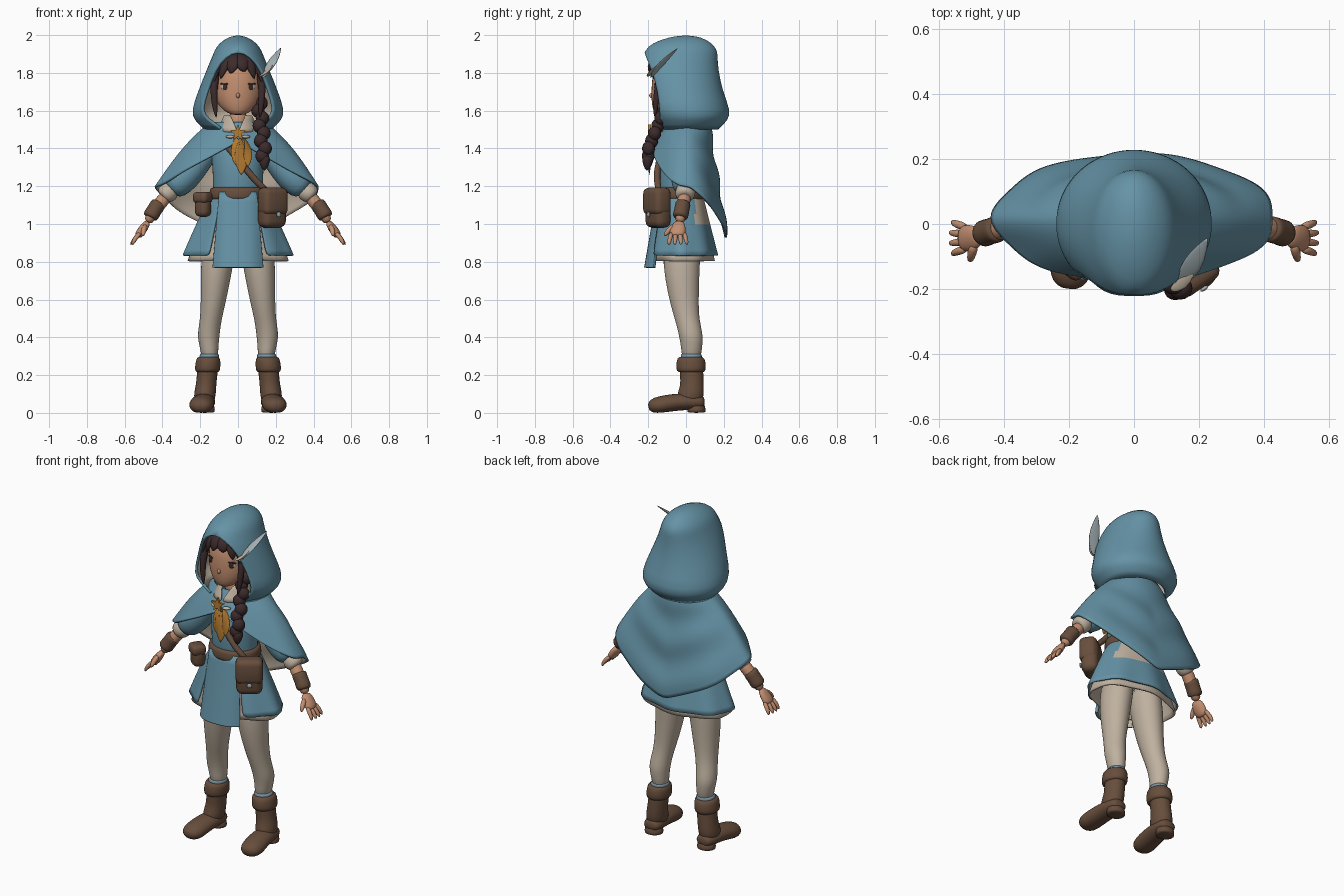
import bpy, bmesh
from math import sin, cos, pi, asin, radians
from mathutils import Vector, Matrix

if "Cube" in bpy.data.objects:
    bpy.data.objects.remove(bpy.data.objects["Cube"])


def material(name, *rgb):
    m = bpy.data.materials.new(name)
    m.use_nodes = True
    m.diffuse_color = (*rgb, 1)
    m.node_tree.nodes["Principled BSDF"].inputs["Base Color"].default_value = (*rgb, 1)
    return m


BLUE = material("blue cloth", .13, .29, .38)
CREAM = material("cream cloth", .52, .44, .35)
SKIN = material("skin", .54, .27, .16)
LEATHER = material("brown leather", .135, .075, .045)
HAIR = material("dark hair", .045, .024, .025)
GOLD = material("orange gold", .47, .2, .03)
SOCK = material("grey blue sock", .2, .3, .37)
FEATHER = material("pale feather", .38, .45, .47)


def finish(name, bm, mats, smooth=True, subdivide=0, thick=0, bevel=0):
    mesh = bpy.data.meshes.new(name)
    bm.to_mesh(mesh)
    bm.free()
    ob = bpy.data.objects.new(name, mesh)
    bpy.context.collection.objects.link(ob)
    for m in mats:
        mesh.materials.append(m)
    if smooth:
        mesh.shade_smooth()
    if subdivide:
        mod = ob.modifiers.new("Smooth", 'SUBSURF')
        mod.levels = mod.render_levels = subdivide
    if thick:
        mod = ob.modifiers.new("Thickness", 'SOLIDIFY')
        mod.thickness = thick
        mod.material_offset = len(mats) - 1
    if bevel:
        mod = ob.modifiers.new("Rounded", 'BEVEL')
        mod.width, mod.segments = bevel, 3
    return ob


def skin_rows(bm, rows, closed):
    verts = [[bm.verts.new(p) for p in row] for row in rows]
    n = len(rows[0])
    for a, b in zip(verts, verts[1:]):
        for j in range(n if closed else n - 1):
            k = (j + 1) % n
            bm.faces.new((a[j], a[k], b[k], b[j]))
    return verts


def cloth(name, rows, mats, thick=.01):
    """Open sheet from rows of points listed top to bottom."""
    bm = bmesh.new()
    skin_rows(bm, rows, False)
    bmesh.ops.remove_doubles(bm, verts=bm.verts, dist=.001)
    return finish(name, bm, mats, subdivide=1, thick=thick)


def solid(name, rings, mat):
    bm = bmesh.new()
    verts = skin_rows(bm, rings, True)
    bm.faces.new(verts[0])
    bm.faces.new(verts[-1])
    bmesh.ops.recalc_face_normals(bm, faces=bm.faces)
    return finish(name, bm, [mat], subdivide=1)


def loft(name, rows, mat, n=20):
    """Stacked ellipses: x, y, z, x radius, y radius."""
    turns = [2 * pi * i / n for i in range(n)]
    return solid(name, [[(x + a * sin(t), y + b * cos(t), z) for t in turns]
                        for x, y, z, a, b in rows], mat)


def tube(name, pts, mat, flat=1, n=12):
    """Rings along a path of x, y, z, radius; never dips below the ground."""
    rings = []
    for i, p in enumerate(pts):
        d = Vector(pts[min(i + 1, len(pts) - 1)][:3]) - Vector(pts[max(i - 1, 0)][:3])
        q = d.to_track_quat('Z', 'Y')
        ring = [Vector(p[:3]) + q @ Vector((p[3] * cos(t), p[3] * flat * sin(t), 0))
                for t in (2 * pi * k / n for k in range(n))]
        rings.append([(v.x, v.y, max(v.z, 0)) for v in ring])
    return solid(name, rings, mat)


def ball(name, loc, size, mat, turn=0):
    bm = bmesh.new()
    bmesh.ops.create_uvsphere(bm, u_segments=16, v_segments=10, radius=1)
    bm.transform(Matrix.LocRotScale(Vector(loc), Matrix.Rotation(turn, 3, 'Z'), Vector(size)))
    return finish(name, bm, [mat])


def box(name, loc, size, mat, turn=0, bevel=.02):
    bm = bmesh.new()
    bmesh.ops.create_cube(bm, size=1)
    bm.transform(Matrix.LocRotScale(Vector(loc), Matrix.Rotation(turn, 3, 'Z'), Vector(size)))
    return finish(name, bm, [mat], bevel=bevel)


def arc(z, rx, cy, ry, gap, n=32):
    """Ellipse row left open at the front by half-width gap."""
    end = pi - asin(gap / rx)
    return [(rx * sin(t), cy + ry * cos(t), z)
            for t in (end * (2 * i / n - 1) for i in range(n + 1))]


# Hood with cream lining
cloth("hood", [arc(*r) for r in (
    (2, .0002, 0, .0002, 0), (1.99, .05, -.005, .085, 0), (1.958, .1, -.02, .16, 0),
    (1.92, .125, -.028, .193, 0), (1.89, .138, -.038, .206, .07), (1.82, .165, -.045, .215, .127),
    (1.7, .213, -.018, .213, .168), (1.6, .248, 0, .237, .2), (1.55, .235, .015, .21, .165),
    (1.5, .18, .005, .165, .08))], [BLUE, CREAM], .014)


# Cape: short at the front, long point at the back
def cape_point(t, v):
    side = 1 - abs(sin(t))
    hem_z = 1.2 - .28 * side ** .6 if cos(t) > 0 else 1.2 + .24 * side
    r = 1 + .02 * v * sin(7 * t)
    neck = Vector((.15 * sin(t), .01 + .115 * cos(t), 1.54))
    hem = Vector((.435 * r * sin(t), .02 + .2 * r * cos(t), hem_z))
    p = neck.lerp(hem, v)
    p.z += .03 * sin(pi * v) * abs(sin(t))
    p.y += .009 * sin(16 * v) * max(0, cos(t))
    return p


cloth("cape", [[cape_point(pi * (i / 24 - 1), v / 14) for i in range(49)]
               for v in range(15)], [BLUE, CREAM], .012)

# Head, neck and collar
loft("head", [(0, -.13, 1.575, .03, .03), (0, -.1, 1.6, .08, .075), (0, -.06, 1.65, .122, .125),
              (0, -.04, 1.72, .139, .145), (0, -.03, 1.8, .137, .15), (0, -.03, 1.89, .09, .1)], SKIN)
loft("neck", [(0, -.04, 1.46, .06, .055), (0, -.04, 1.62, .05, .05)], SKIN)
cloth("collar", [arc(1.575, .075, -.04, .075, .04), arc(1.53, .095, -.04, .1, .02),
                 arc(1.49, .11, -.04, .12, .002)], [CREAM])
ball("nose", (0, -.182, 1.68), (.01, .013, .014), SKIN)
for s, side in ((1, "left"), (-1, "right")):
    ball(side + "_eye_white", (s * .07, -.159, 1.725), (.022, .004, .015), CREAM, s * .4)
    ball(side + "_iris", (s * .069, -.162, 1.725), (.013, .004, .017), HAIR, s * .4)
    ball(side + "_lashes", (s * .072, -.16, 1.742), (.025, .004, .005), HAIR, s * .4)

# Hair: cap, swept fringe, side locks and braid
ball("hair_cap", (0, .005, 1.765), (.146, .15, .15), HAIR)
for i, (x, z, r) in enumerate(((-.125, 1.725, .035), (-.085, 1.765, .04), (-.035, 1.795, .042),
                               (.03, 1.805, .042), (.08, 1.765, .04), (.122, 1.725, .035))):
    bend = .05 * abs(x) / .125
    tube(f"fringe_lock_{i}", [(x * .4, -.1, 1.9, .03), (x * .7, -.175 + bend, 1.87, r),
                              (x * .95, -.2 + bend, 1.825, r * .9), (x * 1.08, -.203 + bend, z, .004)],
         HAIR, .6)
for s, side in ((1, "left"), (-1, "right")):
    tube(side + "_side_lock", [(s * .11, -.12, 1.84, .02), (s * .13, -.15, 1.72, .024),
                               (s * .125, -.16, 1.64, .02), (s * .115, -.165, 1.56, .004)], HAIR)
for i in range(8):
    f = i / 7
    ball(f"braid_{i}", (.112 + .026 * f + .01 * (-1) ** i, -.1 - .1 * min(1, 1.15 * f), 1.64 - .28 * f),
         (.036, .034, .038), HAIR, .4)
tube("braid_tail", [(.14, -.2, 1.37, .025), (.14, -.203, 1.335, .036), (.14, -.206, 1.28, .008)], HAIR)
tube("feather", [(.13, -.19, 1.77, .006), (.165, -.15, 1.83, .032), (.195, -.1, 1.88, .03),
                 (.228, -.04, 1.935, .002)], FEATHER, .3)
tube("small_feather", [(.11, -.205, 1.78, .008), (.15, -.185, 1.8, .024), (.185, -.15, 1.845, .003)], CREAM, .35)

# Torso, belt and shoulder strap
loft("tunic_body", [(0, -.02, 1.51, .09, .07), (0, -.02, 1.44, .145, .1), (0, -.03, 1.32, .14, .125),
                    (0, -.03, 1.2, .13, .115), (0, -.03, 1.1, .145, .115)], BLUE)
loft("belt", [(0, -.03, z, .15 + w, .13 + w) for z, w in
              ((1.195, -.02), (1.19, 0), (1.16, .002), (1.13, .005), (1.125, -.02))], LEATHER, 28)
tube("shoulder_strap", [(-.1, -.1, 1.46, .018), (.02, -.15, 1.32, .018), (.09, -.157, 1.23, .018),
                        (.16, -.14, 1.17, .018)], LEATHER)


# Skirt with front slits, underskirt and front panel
def flare(hem, top_z, grow, gap):
    rows = []
    for i in range(7):
        v = i / 6
        row = arc(top_z + (hem - top_z) * v, .135 + (.15 + grow) * v ** .85, -.03 + .015 * v,
                  .118 + (.057 + grow) * v, gap * (.6 + .4 * v), 48)
        rows.append([(x * (1 + .025 * v * cos(.8 * j)), y * (1 + .04 * v * cos(.8 * j)), z)
                     for j, (x, y, z) in enumerate(row)])
    return rows


skirt = cloth("skirt", flare(.835, 1.16, .005, .15), [BLUE, CREAM])
for face in skirt.data.polygons:
    face.material_index = int(face.center.y > .05 and face.center.z > .98)
cloth("underskirt", flare(.805, 1.15, -.012, .001), [CREAM])
cloth("front_panel", [[((.1 + .035 * v) * u, -.152 - .07 * v + (.02 + .03 * v) * u ** 4, 1.17 - .4 * v)
                       for u in (1, .99, .7, .35, 0, -.35, -.7, -.99, -1)]
                      for v in (0, .25, .5, .75, .98, 1)], [BLUE, CREAM], .016)

# Bags
box("satchel", (.18, -.148, 1.08), (.145, .095, .2), LEATHER, .6, .035)
box("satchel_flap", (.184, -.154, 1.12), (.152, .1, .145), LEATHER, .6, .03)
ball("satchel_button", (.216, -.199, 1.05), (.014, .006, .014), FEATHER, .6)
box("belt_pouch", (-.185, -.12, 1.1), (.082, .075, .125), LEATHER, -.6, .03)
box("belt_pouch_flap", (-.187, -.123, 1.14), (.09, .083, .06), LEATHER, -.6, .022)

# Brooch with ribbon and leaf pendant
bm = bmesh.new()
star = bm.faces.new([bm.verts.new((r * sin(a), -.186, 1.482 + r * cos(a))) for a, r in
                     ((radians(36 * i), .02 if i % 2 else .045) for i in range(10))])
out = bmesh.ops.extrude_face_region(bm, geom=[star])["geom"]
bmesh.ops.translate(bm, vec=(0, -.014, 0), verts=[v for v in out if isinstance(v, bmesh.types.BMVert)])
bmesh.ops.recalc_face_normals(bm, faces=bm.faces)
finish("star_brooch", bm, [GOLD], smooth=False)
for s, side in ((1, "left"), (-1, "right")):
    ball(side + "_ribbon", (s * .042, -.17, 1.462), (.024, .014, .009), CREAM, s * .4)
for x, tip, r in ((.018, 1.255, .046), (.052, 1.3, .032), (-.012, 1.31, .032)):
    mid = (1.46 + tip) / 2
    tube("pendant_leaf", [(x * .5, -.178, 1.46, .006), (x, -.188, mid + .04, r * .8),
                          (x, -.191, mid - .02, r), (x, -.195, tip, .003)], GOLD, .25)

# Limbs, mirrored left and right
for s, side in ((1, "left"), (-1, "right")):
    def limb(part, pts, mat, flat=1):
        tube(f"{side}_{part}", [(s * x, y, z, r) for x, y, z, r in pts], mat, flat)

    def stack(part, rows, mat):
        loft(f"{side}_{part}", [(s * x, *rest) for x, *rest in rows], mat)

    # Arm
    limb("sleeve", [(.11, 0, 1.44, .05), (.2, 0, 1.34, .07), (.275, 0, 1.255, .085),
                    (.335, 0, 1.2, .078), (.36, 0, 1.178, .05)], BLUE)
    limb("cuff", [(.34, 0, 1.19, .045), (.36, 0, 1.175, .058), (.393, -.01, 1.15, .052),
                  (.4, -.01, 1.143, .035)], CREAM)
    limb("forearm", [(.36, 0, 1.17, .04), (.43, -.02, 1.09, .036), (.485, -.035, 1.0, .029)], SKIN)
    limb("bracer", [(.416, -.014, 1.115, .034), (.42, -.016, 1.108, .045), (.442, -.022, 1.075, .04),
                    (.464, -.03, 1.04, .046), (.468, -.032, 1.032, .032)], LEATHER)
    limb("palm", [(.475, -.035, 1.015, .027), (.495, -.042, .985, .042), (.52, -.045, .95, .045),
                  (.533, -.045, .932, .033)], SKIN, .55)
    for i in range(4):
        spread = i - 1.5
        limb(f"finger_{i}", [(.515, -.043 + .022 * spread, .955, .013),
                             (.545, -.043 + .028 * spread, .925, .013),
                             (.573 - .008 * abs(spread), -.043 + .033 * spread, .888, .008)], SKIN)
    limb("thumb", [(.49, -.06, .995, .015), (.5, -.095, .965, .015), (.505, -.115, .935, .009)], SKIN)

    # Leg
    stack("leg", [(.09, -.02, .95, .09, .105), (.112, -.025, .78, .087, .098), (.125, -.015, .64, .073, .084),
                  (.138, -.002, .53, .06, .069), (.15, .015, .46, .058, .064), (.157, .028, .4, .059, .064),
                  (.153, .03, .35, .049, .056), (.147, .028, .26, .042, .048)], CREAM)
    stack("sock", [(.15, .028, .315, .043, .05), (.152, .028, .308, .054, .058), (.155, .028, .27, .054, .058)], SOCK)

    # Boot
    stack("boot_shaft", [(.158, .027, .28, .058, .066), (.163, .03, .2, .054, .062),
                         (.17, .033, .14, .055, .062), (.176, .022, .095, .06, .074), (.178, .02, .04, .05, .06)], LEATHER)
    stack("boot_cuff", [(.157, .026, .298, .05, .056), (.157, .026, .292, .064, .074),
                        (.16, .027, .25, .068, .08), (.162, .027, .22, .068, .078), (.162, .027, .212, .05, .06)], LEATHER)
    limb("boot_foot", [(.175, .1, .055, .035), (.175, .08, .055, .056), (.18, 0, .06, .064),
                       (.187, -.07, .055, .066), (.195, -.14, .04, .07), (.198, -.18, .035, .056),
                       (.2, -.2, .03, .025)], LEATHER, .72)
    stack("boot_heel", [(.176, .055, .06, .05, .045), (.176, .055, .01, .055, .05),
                        (.176, .055, 0, .054, .049)], LEATHER)
